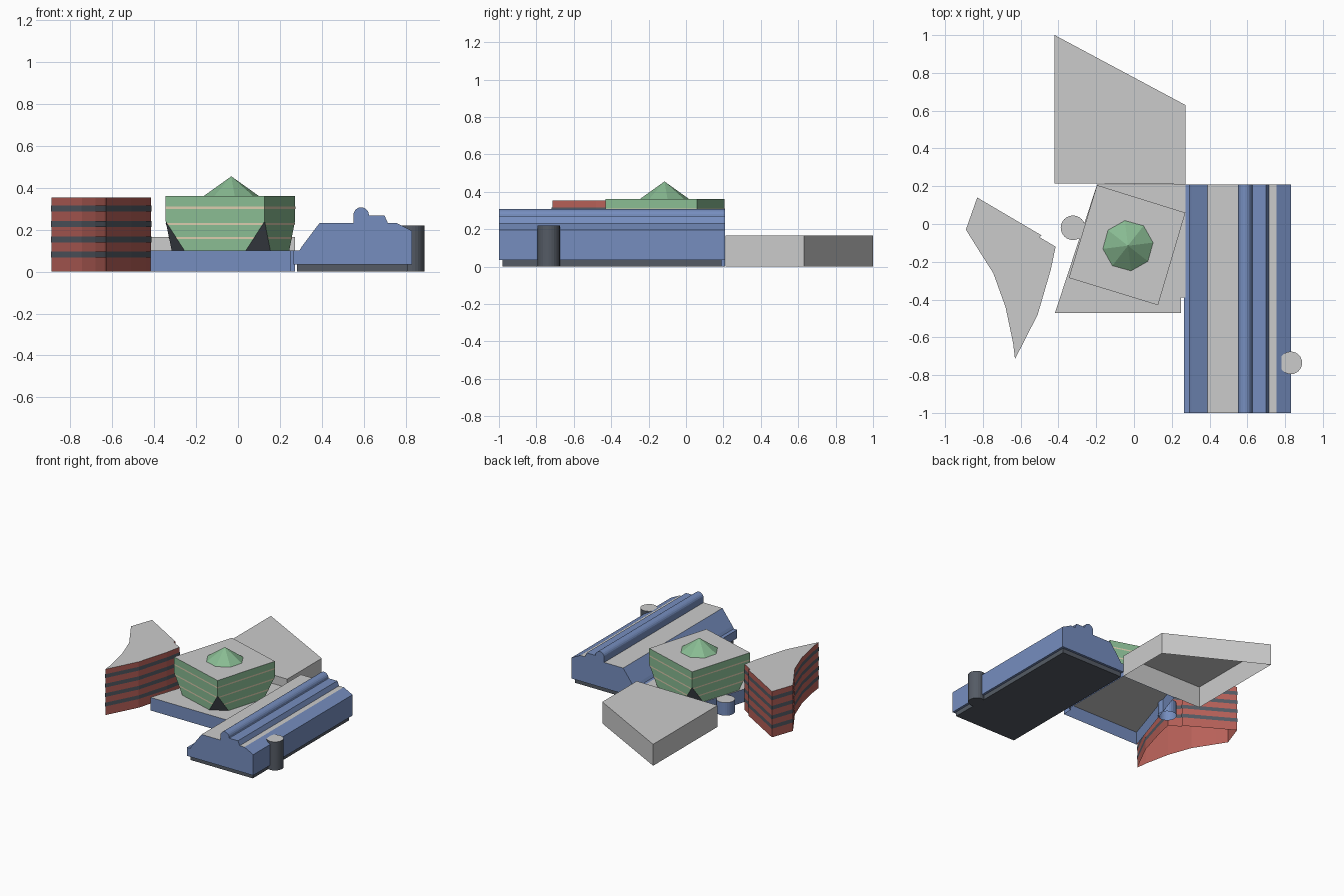
import bpy, math
from mathutils import Vector

if "Cube" in bpy.data.objects:
    bpy.data.objects.remove(bpy.data.objects["Cube"])


def material(name, rgb):
    m = bpy.data.materials.new(name)
    m.diffuse_color = (*rgb, 1)
    m.use_nodes = True
    m.node_tree.nodes["Principled BSDF"].inputs["Base Color"].default_value = m.diffuse_color
    return m


BLUE = material("blue", (0.18, 0.27, 0.52))
RED = material("red", (0.48, 0.12, 0.10))
GREEN = material("green", (0.25, 0.50, 0.29))
SLATE = material("slate", (0.09, 0.105, 0.13))
CREAM = material("cream", (0.70, 0.60, 0.42))


def build(name, verts, faces, mats=(), slots=None):
    """Mesh object; slots gives the material index of each face."""
    me = bpy.data.meshes.new(name)
    me.from_pydata([tuple(v) for v in verts], [], faces)
    for m in mats:
        me.materials.append(m)
    if slots:
        me.polygons.foreach_set("material_index", slots)
    me.update()
    ob = bpy.data.objects.new(name, me)
    bpy.context.collection.objects.link(ob)
    return ob


def prism(name, pts, z0, z1, mat=None, top=True, bottom=False):
    """Upright walls on a counter-clockwise outline, with a plain grey roof."""
    n = len(pts)
    verts = [(x, y, z) for z in (z0, z1) for x, y in pts]
    faces = [(i, (i + 1) % n, n + (i + 1) % n, n + i) for i in range(n)]
    slots = [0] * n
    if top:
        faces.append(tuple(range(n, 2 * n)))
        slots.append(1)
    if bottom:
        faces.append(tuple(reversed(range(n))))
        slots.append(0)
    return build(name, verts, faces, (mat, None) if mat else (), slots if mat else None)


def ring(cx, cy, r, n, phase=0.0):
    return [(cx + r * math.cos(phase + math.tau * i / n),
             cy + r * math.sin(phase + math.tau * i / n)) for i in range(n)]


def offset(pts, d):
    """Push a counter-clockwise outline outwards."""
    out = []
    for i, p in enumerate(pts):
        a, p, b = Vector(pts[i - 1]), Vector(p), Vector(pts[(i + 1) % len(pts)])
        e, f = (p - a).normalized(), (b - p).normalized()
        n1, n2 = Vector((e.y, -e.x)), Vector((f.y, -f.x))
        out.append(tuple(p + (n1 + n2) * d / max(0.4, 1 + n1.dot(n2))))
    return out


# Plain grey hall at the back, open underneath
prism("rear_hall", [(-0.42, 0.215), (0.272, 0.21), (0.272, 0.63), (-0.42, 1.0)], 0, 0.165)

# Curved red tower with dark bands
tower = [(-0.83, 0.14), (-0.89, -0.03), (-0.84, -0.11), (-0.745, -0.26), (-0.68, -0.44),
         (-0.64, -0.63), (-0.63, -0.715), (-0.51, -0.48), (-0.44, -0.24),
         (-0.415, -0.12), (-0.50, -0.07), (-0.49, -0.06)]
prism("red_tower", tower, 0, 0.353, RED)
for k in range(4):
    z = 0.067 + 0.073 * k
    prism(f"tower_band_{k + 1}", offset(tower, 0.002), z, z + 0.029, SLATE, top=False)

# Low blue podium
prism("podium", [(-0.418, -0.47), (0.25, -0.47), (0.25, -0.39), (0.272, -0.39),
                 (0.272, 0.208), (-0.196, 0.208)], 0, 0.1, BLUE)

# Round turrets
prism("podium_turret", ring(-0.323, -0.02, 0.065, 24), 0, 0.1, BLUE)
prism("hall_turret", ring(0.83, -0.735, 0.06, 24), 0, 0.22, SLATE, bottom=True)

# Green pavilion with lower corners cut away
corners = [Vector(c) for c in ((-0.196, 0.206), (-0.345, -0.285), (0.127, -0.43), (0.272, 0.06))]
Z0, ZC, Z1, CUT = 0.1, 0.24, 0.36, 0.19
verts, faces, slots = [], [], []
for i, a in enumerate(corners):
    b = corners[(i + 1) % 4]
    verts += [a.lerp(b, CUT).to_3d() + Vector((0, 0, Z0)),
              a.lerp(b, 1 - CUT).to_3d() + Vector((0, 0, Z0)),
              a.to_3d() + Vector((0, 0, ZC)), a.to_3d() + Vector((0, 0, Z1))]
for i in range(4):
    s, nx, pv = 4 * i, 4 * ((i + 1) % 4), 4 * ((i - 1) % 4)
    faces += [(s, s + 1, nx + 2, nx + 3, s + 3, s + 2), (pv + 1, s, s + 2)]
    slots += [0, 1]
faces.append((3, 7, 11, 15))
slots.append(2)
build("pavilion", verts, faces, (GREEN, SLATE, None), slots)

# Thin cream lines on the pavilion walls
verts, faces = [], []
for zc in (0.16, 0.228, 0.305):
    for i, a in enumerate(corners):
        b = corners[(i + 1) % 4]
        e = (b - a).normalized()
        out = Vector((e.y, -e.x, 0)) * 0.002
        n = len(verts)
        for z, flip in ((zc - 0.005, 0), (zc + 0.005, 1)):
            t = CUT * max(0, ZC - z) / (ZC - Z0)
            ends = (1 - t, t) if flip else (t, 1 - t)
            verts += [a.lerp(b, u).to_3d() + out + Vector((0, 0, z)) for u in ends]
        faces.append((n, n + 1, n + 2, n + 3))
build("pavilion_lines", verts, faces, (CREAM,))

# Eight-sided pointed roof
base = ring(-0.032, -0.115, 0.134, 8, math.radians(7))
build("pavilion_roof", [(x, y, Z1) for x, y in base] + [(-0.032, -0.115, 0.455)],
      [(i, (i + 1) % 8, 8) for i in range(8)], (GREEN,))

# Long blue hall: cross-section swept along y
dome = [(0.588 + 0.037 * math.cos(a), 0.27 + 0.037 * math.sin(a))
        for a in (math.pi * (1 - i / 10) for i in range(11))]
profile = [(0.265, 0.035), (0.265, 0.1), (0.293, 0.1), (0.305, 0.12), (0.39, 0.233),
           (0.551, 0.233), *dome, (0.627, 0.267), (0.70, 0.267), (0.715, 0.233),
           (0.755, 0.233), (0.83, 0.195), (0.83, 0.035)]
n = len(profile)
verts = [(x, y, z) for y in (-1.0, 0.208) for x, z in profile]
faces, slots = [], []
for i in range(n):
    j = (i + 1) % n
    faces.append((i, n + i, n + j, j))
    slots.append(1 if profile[i][1] == profile[j][1] == 0.233 else 0)
faces += [tuple(reversed(range(n))), tuple(range(n, 2 * n))]
build("long_hall", verts, faces, (BLUE, None), slots + [0, 0])

# Recessed dark plinth under the long hall
prism("hall_plinth", [(0.282, -0.98), (0.812, -0.98), (0.812, 0.19), (0.282, 0.19)],
      0, 0.035, SLATE, top=False, bottom=True)
